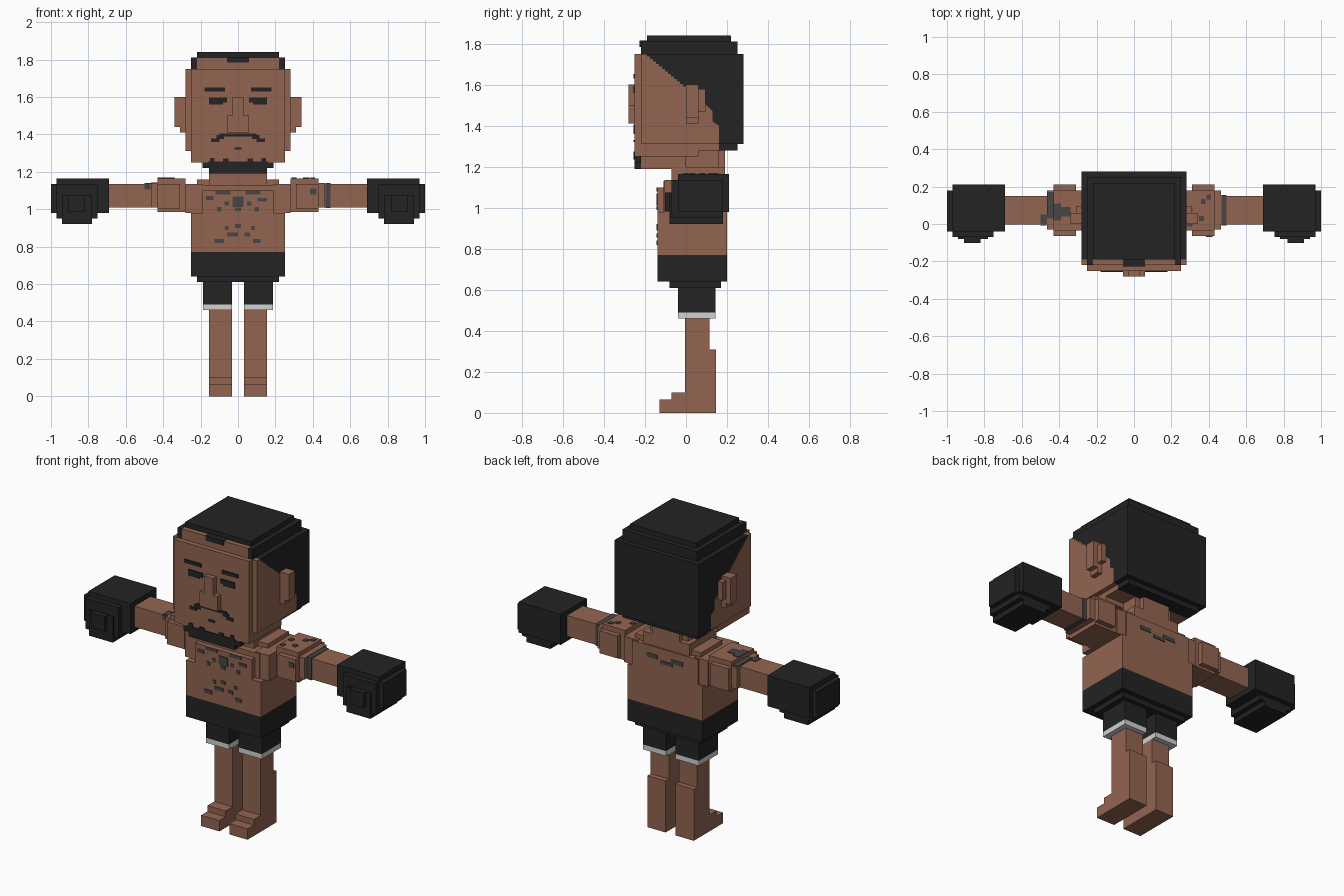
import bpy
import bmesh


def material(name, r, g, b):
    m = bpy.data.materials.new(name)
    m.diffuse_color = (r, g, b, 1)
    return m


SKIN = material("skin_brown", 0.29, 0.13, 0.083)
BLACK = material("soft_black", 0.017, 0.017, 0.017)
INK = material("tattoo_grey", 0.066, 0.062, 0.058)
TRIM = material("pale_trim", 0.64, 0.64, 0.64)


def finish(name, mat, bm):
    bmesh.ops.recalc_face_normals(bm, faces=bm.faces)
    me = bpy.data.meshes.new(name)
    bm.to_mesh(me)
    bm.free()
    me.materials.append(mat)
    ob = bpy.data.objects.new(name, me)
    bpy.context.collection.objects.link(ob)
    return ob


def part(name, mat, boxes, mirror=False):
    """Blocks given as x0, x1, y0, y1, z0, z1; optionally mirrored in x."""
    bm = bmesh.new()
    if mirror:
        boxes = boxes + [(-b[1], -b[0], *b[2:]) for b in boxes]
    for x0, x1, y0, y1, z0, z1 in boxes:
        for v in bmesh.ops.create_cube(bm, size=1)["verts"]:
            v.co = (x1 if v.co.x > 0 else x0,
                    y1 if v.co.y > 0 else y0,
                    z1 if v.co.z > 0 else z0)
    return finish(name, mat, bm)


def extrude_x(name, mat, outline, half):
    """Side outline (y, z) extruded across x."""
    bm = bmesh.new()
    face = bm.faces.new([bm.verts.new((-half, y, z)) for y, z in outline])
    out = bmesh.ops.extrude_face_region(bm, geom=[face])["geom"]
    bmesh.ops.translate(bm, vec=(2 * half, 0, 0),
                        verts=[g for g in out if isinstance(g, bmesh.types.BMVert)])
    return finish(name, mat, bm)


# Head: skin and hair share a hairline, stepped along the temple
N = 14
hairline = []
for i in range(N):
    y, z = -0.205 + 0.205 * i / N, 1.75 - 0.17 * i / N
    hairline += [(y, z), (y + 0.205 / N, z)]
hairline += [(0.0, 1.58), (0.09, 1.58), (0.09, 1.51), (0.13, 1.47),
             (0.13, 1.42), (0.16, 1.40), (0.16, 1.31)]
extrude_x("head", SKIN, [(-0.22, 1.31), (-0.22, 1.75)] + hairline, 0.28)
extrude_x("hair", BLACK, hairline + [(0.28, 1.31), (0.28, 1.75)], 0.28)
part("hair_layers", BLACK, [
    (-0.25, 0.25, -0.19, 0.25, 1.75, 1.81),
    (-0.22, 0.22, -0.19, 0.22, 1.81, 1.84),
    (-0.25, 0.25, 0.16, 0.25, 1.28, 1.31),
    (-0.25, -0.22, -0.22, -0.19, 1.75, 1.81),
    (0.22, 0.25, -0.22, -0.19, 1.75, 1.81),
    (-0.06, 0.06, -0.226, -0.19, 1.785, 1.815)])
part("face_and_jaw", SKIN, [
    (-0.25, 0.25, -0.25, -0.22, 1.25, 1.75),
    (-0.22, 0.22, -0.22, -0.19, 1.75, 1.81),
    (-0.25, 0.25, -0.22, 0.06, 1.25, 1.31),
    (-0.25, 0.25, 0.06, 0.16, 1.28, 1.31),
    (-0.155, 0.155, -0.22, 0.0, 1.19, 1.25)])
part("nose", SKIN, [(-0.03, 0.03, -0.28, -0.25, 1.41, 1.60),
                    (-0.06, 0.06, -0.28, -0.25, 1.41, 1.50)])
part("ears", SKIN, [(0.28, 0.34, 0.0, 0.06, 1.44, 1.60),
                    (0.28, 0.31, 0.0, 0.06, 1.41, 1.44),
                    (0.28, 0.31, 0.06, 0.095, 1.47, 1.58)], True)

# Facial details as thin plates
F0, F1 = -0.256, -0.25
part("eyes", BLACK, [(0.06, 0.155, F0, F1, 1.57, 1.597),
                     (0.08, 0.155, F0, F1, 1.56, 1.57)], True)
part("eyebrows", BLACK, [(0.07, 0.18, F0, F1, 1.63, 1.652)], True)
part("moustache", BLACK, [(0.0, 0.10, F0, F1, 1.39, 1.406),
                          (0.075, 0.115, F0, F1, 1.375, 1.397),
                          (0.10, 0.145, F0, F1, 1.36, 1.378)], True)
part("mouth", BLACK, [(-0.02, 0.02, F0, F1, 1.32, 1.331)])
part("beard", BLACK, [
    (0.0, 0.19, -0.25, -0.22, 1.22, 1.25),
    (0.0, 0.155, -0.25, -0.22, 1.19, 1.22),
    (0.0, 0.16, F0, F1, 1.235, 1.255),
    (0.125, 0.15, F0, F1, 1.255, 1.275),
    (0.05, 0.08, F0, F1, 1.255, 1.27)], True)

# Neck and torso
part("neck", SKIN, [(-0.125, 0.125, 0.0, 0.16, 1.1, 1.3),
                    (-0.155, 0.155, -0.07, 0.19, 1.1, 1.2),
                    (-0.09, 0.09, 0.1, 0.19, 1.1, 1.29)])
part("torso", SKIN, [(-0.25, 0.25, -0.14, 0.2, 0.77, 0.98),
                     (-0.19, 0.19, -0.14, 0.2, 0.98, 1.10),
                     (-0.22, 0.22, -0.11, 0.2, 0.98, 1.13),
                     (-0.22, 0.22, -0.03, 0.17, 1.10, 1.16)])

# Shorts with pale hems
part("shorts", BLACK, [(-0.25, 0.25, -0.14, 0.2, 0.64, 0.77),
                       (-0.22, 0.22, -0.08, 0.17, 0.61, 0.64)])
part("shorts_legs", BLACK, [(0.033, 0.187, -0.04, 0.145, 0.49, 0.61)], True)
part("shorts_hems", TRIM, [(0.033, 0.187, -0.04, 0.145, 0.46, 0.49)], True)

# Legs, calves and feet
part("legs", SKIN, [(0.033, 0.155, -0.005, 0.115, 0.0, 0.46),
                    (0.033, 0.155, 0.1, 0.147, 0.0, 0.31)], True)
part("feet", SKIN, [(0.033, 0.155, -0.13, 0.0, 0.0, 0.065),
                    (0.033, 0.155, -0.07, 0.0, 0.065, 0.1)], True)

# Arms
part("shoulders", SKIN, [(0.19, 0.28, -0.105, 0.19, 0.98, 1.135),
                         (0.28, 0.43, -0.035, 0.18, 0.985, 1.165),
                         (0.31, 0.43, -0.065, 0.21, 1.0, 1.135),
                         (0.43, 0.465, -0.03, 0.18, 1.01, 1.14)], True)
part("arms", SKIN, [(0.43, 0.70, -0.003, 0.15, 1.01, 1.135)], True)
part("gloves", BLACK, [(0.69, 0.97, -0.04, 0.21, 0.98, 1.165),
                       (0.69, 1.0, -0.04, 0.18, 0.98, 1.135),
                       (0.75, 0.97, -0.07, 0.18, 0.95, 1.135),
                       (0.78, 0.94, -0.08, 0.18, 0.92, 1.075),
                       (0.82, 0.91, -0.102, -0.07, 0.985, 1.075)], True)

# Chest tattoos: centre x, centre z, width, height
chest = [(-0.08, 1.09, 0.08, 0.02), (0.08, 1.09, 0.08, 0.02), (0.0, 1.04, 0.06, 0.055),
         (-0.15, 1.06, 0.04, 0.02), (0.13, 1.05, 0.05, 0.02), (-0.1, 1.0, 0.022, 0.022),
         (0.1, 1.0, 0.022, 0.022), (-0.06, 1.03, 0.025, 0.02), (0.06, 1.03, 0.025, 0.02),
         (0.0, 1.0, 0.03, 0.02), (0.0, 0.91, 0.03, 0.02), (-0.03, 0.865, 0.06, 0.02),
         (0.05, 0.865, 0.03, 0.02), (-0.1, 0.83, 0.05, 0.022), (0.1, 0.83, 0.04, 0.022),
         (-0.06, 0.9, 0.02, 0.02), (0.08, 0.9, 0.02, 0.02)]
part("chest_tattoos", INK, [(x - w / 2, x + w / 2, -0.144, -0.14, z - h / 2, z + h / 2)
                            for x, z, w, h in chest])
part("back_tattoos", INK, [(-0.12, -0.04, 0.2, 0.204, 1.06, 1.085),
                           (-0.05, 0.03, 0.2, 0.204, 1.04, 1.06),
                           (0.05, 0.12, 0.2, 0.204, 1.06, 1.085)])

# Arm tattoos: band on one arm, patches on the shoulder tops
part("arm_band", INK, [(0.467, 0.495, -0.007, 0.154, 1.006, 1.139)])
T0, T1 = 1.165, 1.169
spots = [(0.30, 0.0), (0.36, 0.03), (0.37, 0.12), (0.40, 0.145), (0.30, 0.08)]
part("shoulder_spots", INK, [(x - 0.013, x + 0.013, y - 0.013, y + 0.013, T0, T1)
                             for x, y in spots]
     + [(0.385, 0.42, -0.069, -0.065, 1.08, 1.11)])
part("shoulder_patch", INK, [(-0.43, -0.34, 0.04, 0.09, T0, T1),
                             (-0.43, -0.39, 0.02, 0.11, T0, T1),
                             (-0.465, -0.43, 0.03, 0.17, 1.14, 1.144),
                             (-0.50, -0.465, 0.0, 0.05, 1.135, 1.139),
                             (-0.50, -0.467, -0.007, -0.003, 1.105, 1.135)])
